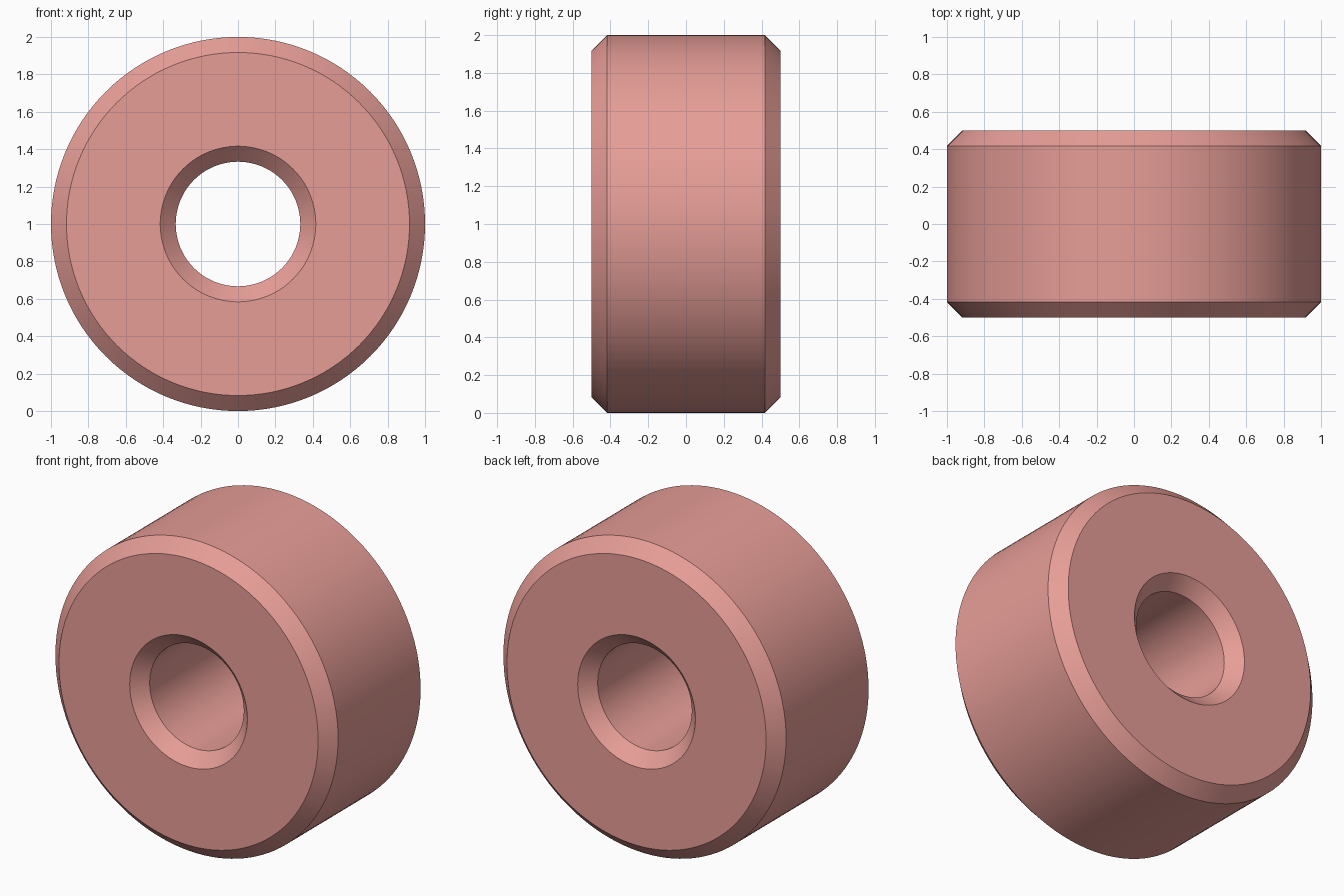
import bpy, bmesh, math
from mathutils import Vector

if "Cube" in bpy.data.objects:
    bpy.data.objects.remove(bpy.data.objects["Cube"])

R_OUT, R_IN, HALF_W, CHAMFER = 1.0, 0.333, 0.5, 0.083
SEGMENTS = 128

# Closed cross-section (radius, y), chamfered on all four corners
half = [(R_IN, -HALF_W + CHAMFER), (R_IN + CHAMFER, -HALF_W),
        (R_OUT - CHAMFER, -HALF_W), (R_OUT, -HALF_W + CHAMFER)]
profile = half + [(r, -y) for r, y in reversed(half)]

# Revolve the section around the y axis
bm = bmesh.new()
rings = []
for i in range(SEGMENTS):
    a = 2 * math.pi * i / SEGMENTS
    rings.append([bm.verts.new(Vector((r * math.cos(a), y, r * math.sin(a))))
                  for r, y in profile])
n = len(profile)
for i in range(SEGMENTS):
    p, q = rings[i], rings[(i + 1) % SEGMENTS]
    for j in range(n):
        k = (j + 1) % n
        bm.faces.new((p[j], p[k], q[k], q[j]))
bmesh.ops.recalc_face_normals(bm, faces=bm.faces)
mesh = bpy.data.meshes.new("roller_ring")
bm.to_mesh(mesh)
bm.free()

# Chamfered ring standing on the ground
ring = bpy.data.objects.new("roller_ring", mesh)
ring.location.z = R_OUT
bpy.context.collection.objects.link(ring)

mat = bpy.data.materials.new("salmon")
mat.diffuse_color = (0.80, 0.34, 0.31, 1)
mat.use_nodes = True
mat.node_tree.nodes["Principled BSDF"].inputs["Base Color"].default_value = mat.diffuse_color
mesh.materials.append(mat)

bpy.context.view_layer.objects.active = ring
ring.select_set(True)
bpy.ops.object.shade_smooth_by_angle(angle=math.radians(30))
